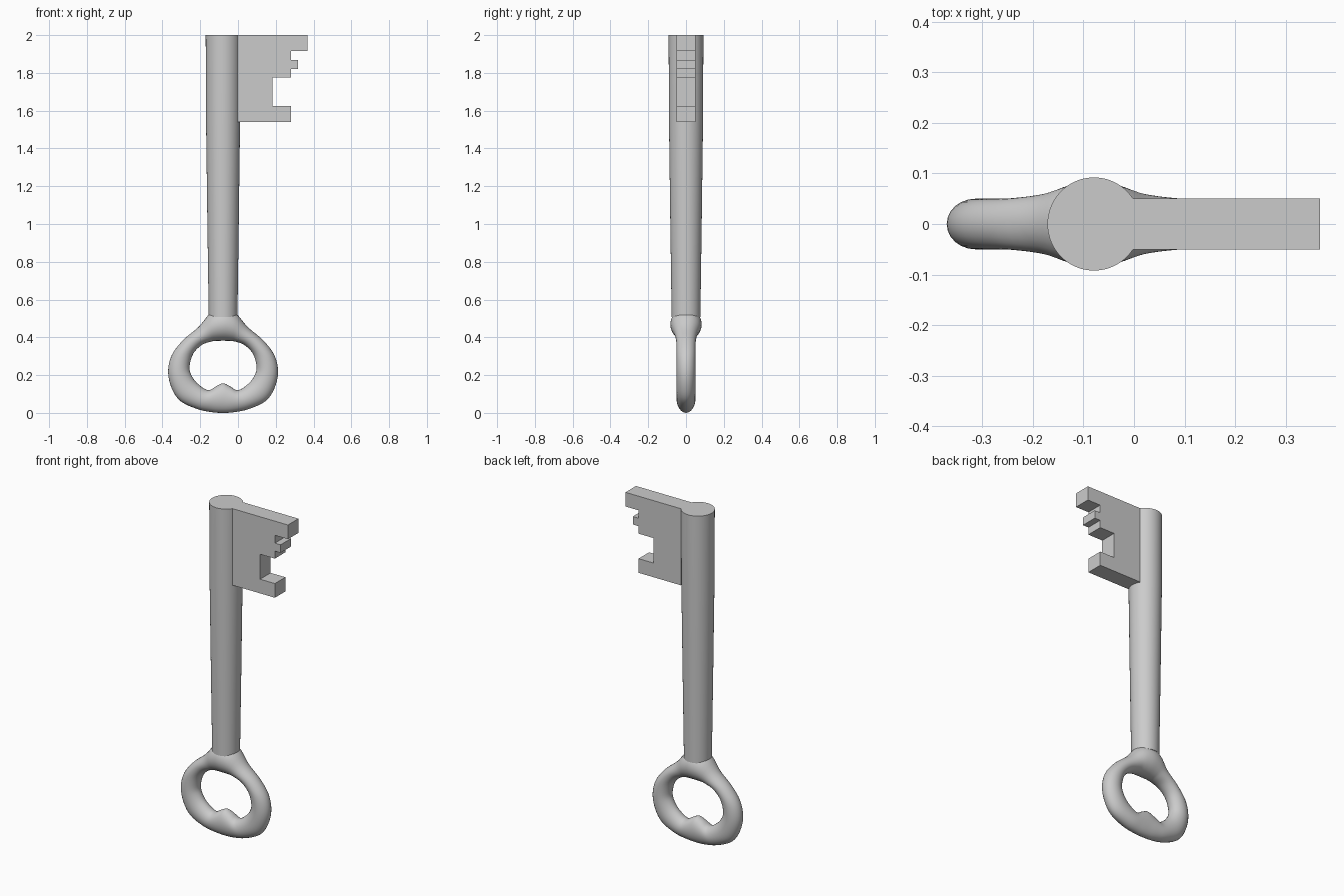
import bpy, bmesh, math
from mathutils import Vector

if "Cube" in bpy.data.objects:
    bpy.data.objects.remove(bpy.data.objects["Cube"])

CX = -0.079  # axis of shaft and bow


def make_object(name, bm, smooth=True):
    bmesh.ops.recalc_face_normals(bm, faces=bm.faces)
    me = bpy.data.meshes.new(name)
    bm.to_mesh(me)
    bm.free()
    ob = bpy.data.objects.new(name, me)
    bpy.context.collection.objects.link(ob)
    bpy.ops.object.select_all(action='DESELECT')
    ob.select_set(True)
    bpy.context.view_layer.objects.active = ob
    if smooth:
        bpy.ops.object.shade_smooth_by_angle(angle=math.radians(35))
    return ob


def bridge(bm, a, b):
    n = len(a)
    for i in range(n):
        bm.faces.new((a[i], a[(i + 1) % n], b[(i + 1) % n], b[i]))


# Shaft: slightly tapered round rod
bm = bmesh.new()
rings = []
for r, z in [(0.076, 0.508), (0.083, 1.0), (0.09, 1.54), (0.092, 2.0)]:
    rings.append([bm.verts.new((CX + r * math.cos(i * math.tau / 64),
                                r * math.sin(i * math.tau / 64), z)) for i in range(64)])
for a, b in zip(rings, rings[1:]):
    bridge(bm, a, b)
bm.faces.new(rings[0])
bm.faces.new(rings[-1])
make_object("shaft", bm)

# Bit: stepped flat plate with teeth
outline = [(-0.002, 2.0), (0.367, 2.0), (0.367, 1.915), (0.28, 1.915), (0.28, 1.868),
           (0.318, 1.868), (0.318, 1.82), (0.28, 1.82), (0.28, 1.775), (0.182, 1.775),
           (0.182, 1.625), (0.28, 1.625), (0.28, 1.54), (-0.002, 1.54)]
bm = bmesh.new()
front = [bm.verts.new((x, -0.05, z)) for x, z in outline]
back = [bm.verts.new((x, 0.05, z)) for x, z in outline]
bm.faces.new(front)
bm.faces.new(back)
bridge(bm, front, back)
make_object("bit", bm, smooth=False)

# Bow: ring lofted through stations (inner x, z, outer x, z, half depth), mirrored
half = [(0, .157, 0, .0, .05), (.035, .142, .06, .004, .05), (.08, .12, .135, .02, .05),
        (.138, .158, .225, .062, .05), (.17, .205, .272, .13, .05),
        (.177, .25, .291, .217, .05), (.157, .315, .272, .305, .05),
        (.112, .36, .212, .385, .051), (.062, .378, .13, .455, .06),
        (.035, .381, .065, .53, .076), (0, .382, 0, .555, .083)]
stations = half + [(-a, b, -c, d, h) for a, b, c, d, h in reversed(half[1:-1])]
P = [Vector(s) for s in stations]
N, SUB, SEG = len(P), 4, 24
bm = bmesh.new()
loops = []
for i in range(N):
    p0, p1, p2, p3 = (P[(i + k) % N] for k in (-1, 0, 1, 2))
    for j in range(SUB):
        t = j / SUB
        q = 0.5 * (2 * p1 + (p2 - p0) * t + (2 * p0 - 5 * p1 + 4 * p2 - p3) * t * t
                   + (3 * p1 - p0 - 3 * p2 + p3) * t ** 3)
        loop = []
        for k in range(SEG):
            a = k * math.tau / SEG
            s = 0.5 - 0.5 * math.cos(a)
            loop.append(bm.verts.new((CX + q[0] + (q[2] - q[0]) * s, q[4] * math.sin(a),
                                      max(0, q[1] + (q[3] - q[1]) * s))))
        loops.append(loop)
for i, loop in enumerate(loops):
    bridge(bm, loop, loops[(i + 1) % len(loops)])
make_object("bow", bm)
